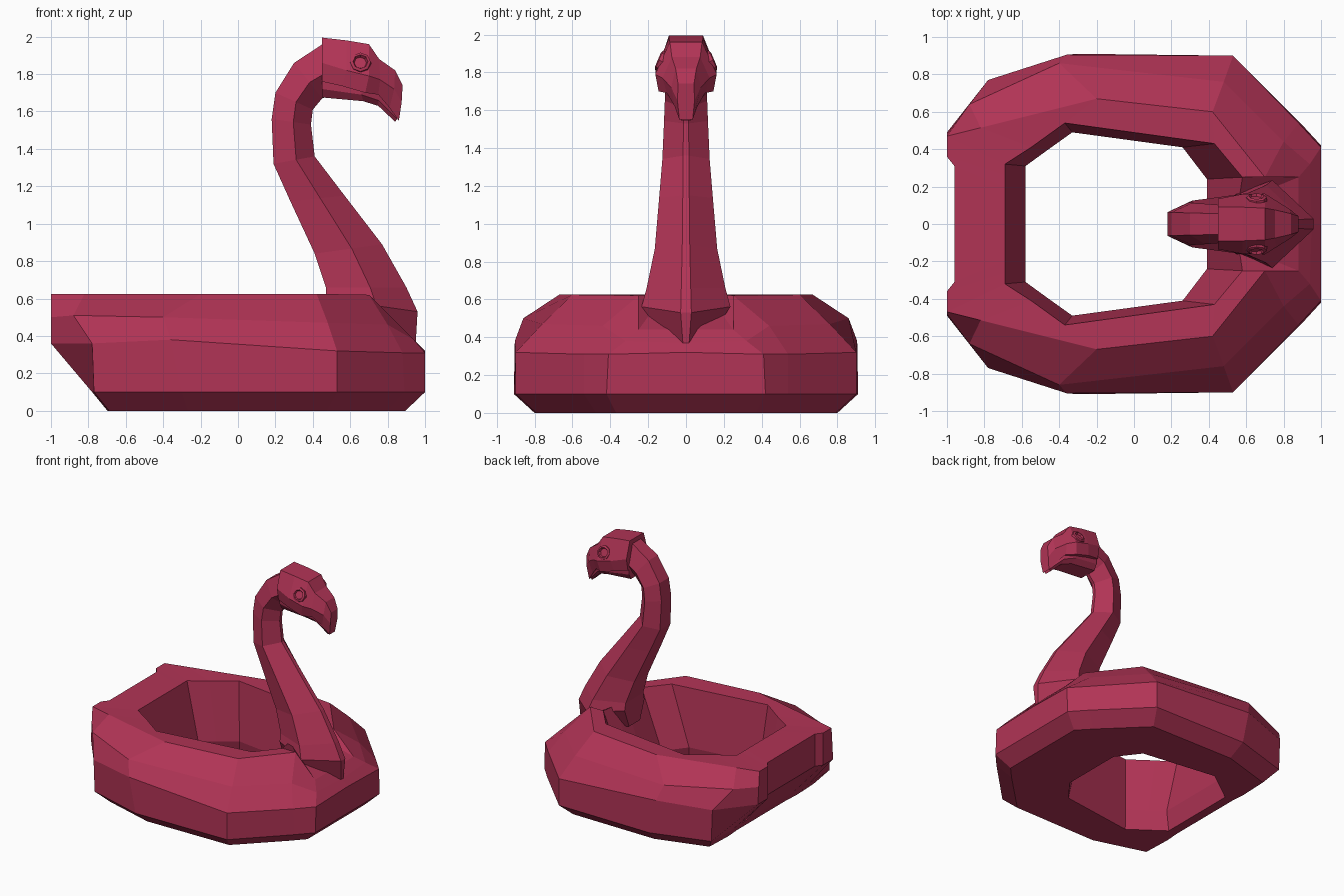
import bpy, bmesh, math
from mathutils import Vector

pink = bpy.data.materials.new("crimson_pink")
pink.diffuse_color = (0.44, 0.034, 0.092, 1)


def loft(name, rings, closed=False):
    """Skin a list of equal-length closed rings; cap the ends unless closed."""
    bm = bmesh.new()
    vs = [[bm.verts.new(p) for p in r] for r in rings]
    n = len(rings[0])
    for i in range(len(vs) if closed else len(vs) - 1):
        a, b = vs[i], vs[(i + 1) % len(vs)]
        for j in range(n):
            k = (j + 1) % n
            bm.faces.new((a[j], a[k], b[k], b[j]))
    if not closed:
        bm.faces.new(vs[0])
        bm.faces.new(vs[-1])
    bmesh.ops.recalc_face_normals(bm, faces=bm.faces[:])
    me = bpy.data.meshes.new(name)
    bm.to_mesh(me)
    bm.free()
    me.materials.append(pink)
    ob = bpy.data.objects.new(name, me)
    bpy.context.collection.objects.link(ob)
    return ob


# --- Float ring: contour lines from the chest (+x) round to the tail (-x) ---
low = [(1, 0), (1, .42), (.89, .54), (.53, .9), (-.3, .91),
       (-.77, .77), (-.78, .5), (-.77, .37), (-.77, .31), (-.77, 0)]
mid = [(1, 0, .32), (1, .41, .31), (.88, .54, .31), (.53, .9, .32), (-.36, .905, .38),
       (-.78, .77, .36), (-1, .49, .36), (-1, .36, .36), (-.96, .31, .36), (-.96, 0, .36)]
shoulder = [(.95, 0, .37), (.94, .32, .38), (.8, .44, .46), (.48, .76, .47), (-.4, .86, .5),
            (-.88, .64, .51), (-1, .48, .5), (-1, .36, .5), (-.96, .31, .5), (-.96, 0, .5)]
ridge = [(.88, 0, .44), (.88, .25, .44), (.7, .25, .62), (.42, .6, .625), (-.2, .67, .625),
         (-.82, .515, .625), (-1, .47, .625), (-1, .36, .625), (-.96, .31, .625), (-.96, 0, .625)]
rim = [(.55, 0), (.56, .12), (.58, .25), (.43, .43), (-.37, .54),
       (-.55, .41), (-.69, .32), (-.69, .26), (-.69, .2), (-.69, 0)]
hole = [(.39, 0), (.39, .12), (.39, .24), (.26, .41), (-.33, .49),
        (-.47, .39), (-.58, .31), (-.58, .25), (-.58, .2), (-.58, 0)]
half = []
for lo, mi, sh, ri, rm, ho in zip(low, mid, shoulder, ridge, rim, hole):
    half.append([(lo[0] * .895, lo[1] * .88, 0), (*lo, .1), mi, sh, ri,
                 (*rm, .62), (*ho, .15), (ho[0] * 1.06, ho[1] * 1.06, 0)])
other = [[(x, -y, z) for x, y, z in st] for st in half[-2:0:-1]]
loft("float_ring", half + other, closed=True)

# --- Neck: back (x, z), front keel (x, z), half width ---
neck = [(.47, .45, .95, .36, .13), (.47, .6, .96, .53, .235), (.47, .66, .9, .66, .208),
        (.41, .84, .77, .89, .165), (.28, 1.12, .57, 1.15, .142), (.19, 1.32, .41, 1.36, .125),
        (.18, 1.56, .39, 1.53, .116), (.2, 1.7, .4, 1.61, .112), (.3, 1.86, .45, 1.67, .108),
        (.46, 1.965, .5, 1.69, .1)]
rings = []
for bx, bz, fx, fz, w in neck:
    b, f = Vector((bx, 0, bz)), Vector((fx, 0, fz))
    m = b.lerp(f, .55)
    y = Vector((0, w, 0))
    rings.append([b + y * .55, m + y, f + y * .12, f - y * .12, m - y, b - y * .55])
loft("neck", rings)


# --- Head and bill: (x, z, half width) for crown, cheek and underside ---
def head_part(name, sections):
    loft(name, [[(x, s * w, z) for x, z, w in sec] + [(x, -s * w, z) for x, z, w in sec[::-1]]
                for sec in sections for s in (1,)])


head_part("head", [
    [(.45, 1.995, .09), (.45, 1.86, .135), (.45, 1.76, .115)],
    [(.58, 1.98, .09), (.58, 1.82, .16), (.56, 1.735, .14)],
    [(.7, 1.96, .085), (.7, 1.79, .162), (.68, 1.70, .145)],
    [(.755, 1.88, .075), (.76, 1.77, .125), (.75, 1.69, .1)],
    [(.84, 1.82, .055), (.835, 1.72, .078), (.81, 1.62, .06)],
    [(.88, 1.74, .042), (.875, 1.65, .045), (.86, 1.55, .035)]])
head_part("lower_bill", [
    [(.45, 1.77, .1), (.45, 1.72, .1), (.45, 1.675, .075)],
    [(.66, 1.74, .12), (.66, 1.69, .11), (.67, 1.655, .07)],
    [(.75, 1.7, .085), (.75, 1.66, .08), (.75, 1.63, .05)],
    [(.855, 1.6, .03), (.85, 1.56, .03), (.84, 1.545, .025)]])

# --- Eyes: raised octagonal rims with a sunken centre ---
for side, label in ((1, "left"), (-1, "right")):
    n = Vector((0, side * .92, .39)).normalized()
    u = Vector((1, 0, 0))
    v = n.cross(u)
    c = Vector((.655, side * .132, 1.86))
    rows = [(.06, -.03), (.055, .012), (.04, .018), (.03, -.003)]
    loft(label + "_eye", [[c + n * h + (u * math.cos(a) + v * math.sin(a)) * r
                           for a in (math.tau * i / 8 for i in range(8))] for r, h in rows])
